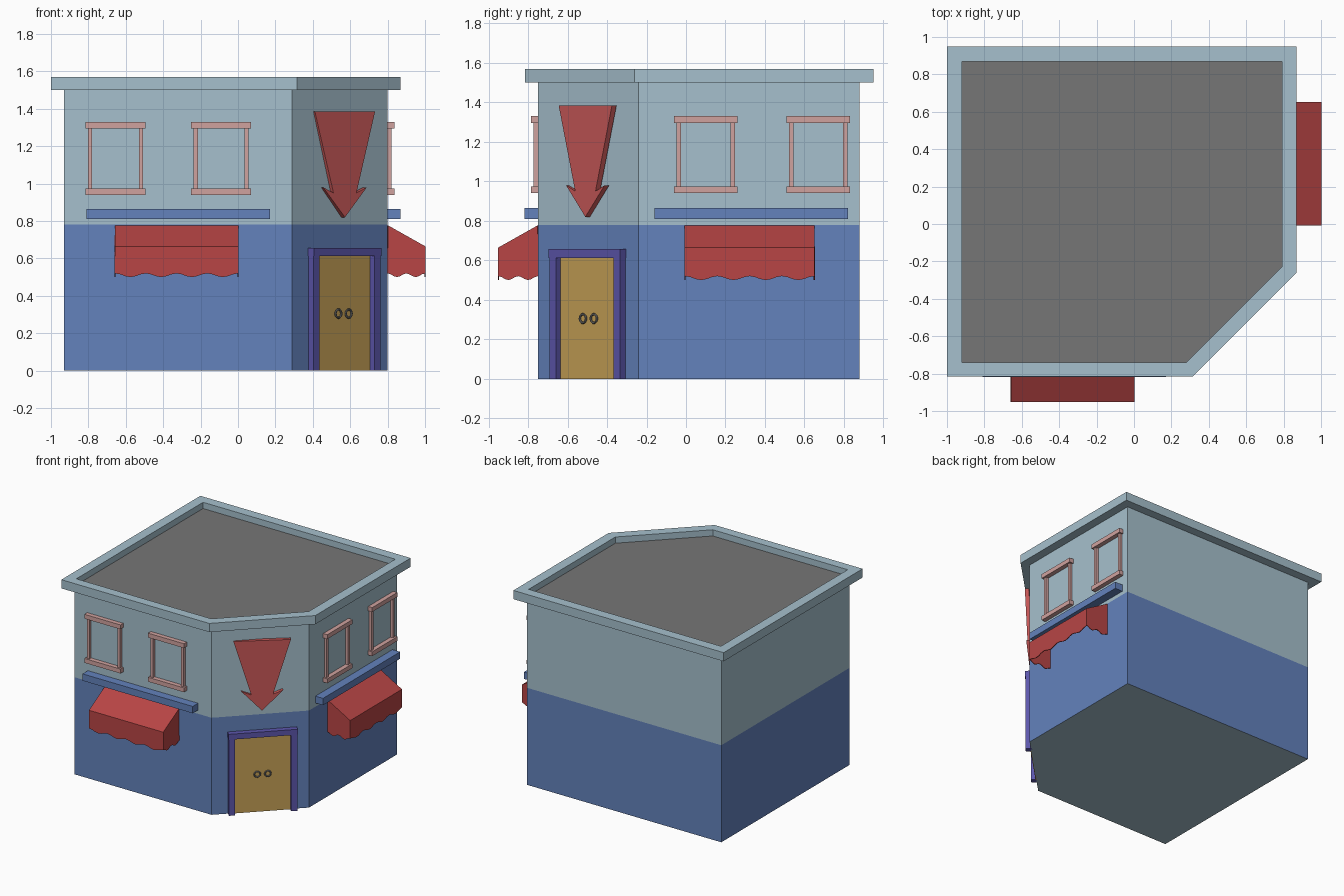
import bpy, bmesh, math
from mathutils import Matrix, Vector

if "Cube" in bpy.data.objects:
    bpy.data.objects.remove(bpy.data.objects["Cube"])


def material(name, r, g, b):
    m = bpy.data.materials.new(name)
    lin = lambda c: ((c / 255 + 0.055) / 1.055) ** 2.4 if c > 10 else c / 3294
    m.diffuse_color = (lin(r), lin(g), lin(b), 1)
    m.use_nodes = True
    m.node_tree.nodes["Principled BSDF"].inputs["Base Color"].default_value = m.diffuse_color
    return m


PALE = material("pale blue wall", 166, 192, 205)
BLUE = material("blue wall", 99, 130, 188)
GREY = material("grey", 118, 118, 118)
PINK = material("pink frame", 208, 162, 159)
RED = material("awning red", 184, 69, 69)
ARROW = material("arrow red", 200, 88, 88)
PURPLE = material("purple door frame", 92, 86, 172)
OCHRE = material("ochre door", 198, 161, 86)


def finish(name, bm, mats, normals=True):
    if normals:
        bmesh.ops.recalc_face_normals(bm, faces=bm.faces)
    me = bpy.data.meshes.new(name)
    bm.to_mesh(me)
    bm.free()
    for m in mats:
        me.materials.append(m)
    ob = bpy.data.objects.new(name, me)
    bpy.context.collection.objects.link(ob)
    return ob


def frame(ox, oy, ux, uy):
    """Wall frame: local x runs along the wall, local y points outward."""
    return Matrix(((ux, uy, 0, ox), (uy, -ux, 0, oy), (0, 0, 1, 0), (0, 0, 0, 1)))


S = math.sqrt(0.5)
FRONT = frame(0, -0.75, 1, 0)
RIGHT = frame(0.80, 0, 0, 1)
CORNER = frame(0.555, -0.485, S, S)


def box(name, fr, u0, u1, d0, d1, z0, z1, mat):
    bm = bmesh.new()
    bmesh.ops.create_cube(bm, size=1)
    for v in bm.verts:
        c = v.co
        v.co = fr @ Vector(((u0 + u1) / 2 + c.x * (u1 - u0),
                            (d0 + d1) / 2 + c.y * (d1 - d0),
                            (z0 + z1) / 2 + c.z * (z1 - z0)))
    return finish(name, bm, [mat])


def plan(x0, x1, y0, y1, cx, cy):
    """Rectangle with its front right corner cut off."""
    return [(x0, y0), (cx, y0), (x1, cy), (x1, y1), (x0, y1)]


def loft(rings):
    """Stack closed outlines given as (points, z), capped at both ends."""
    bm = bmesh.new()
    rows = [[bm.verts.new((x, y, z)) for x, y in pts] for pts, z in rings]
    bm.faces.new(rows[0])
    for a, b in zip(rows, rows[1:]):
        for i in range(len(a)):
            j = (i + 1) % len(a)
            bm.faces.new((a[i], a[j], b[j], b[i]))
    bm.faces.new(rows[-1])
    return bm


# Body: two storeys, blue below and pale above
base = plan(-0.93, 0.80, -0.75, 0.88, 0.29, -0.24)
body = finish("building_walls", loft([(base, 0), (base, 0.78), (base, 1.5)]), [PALE, BLUE, GREY])

# Windows: recess cutter, jambs, lintel and sill
windows = [(FRONT, -0.655), (FRONT, -0.09), (RIGHT, 0.10), (RIGHT, 0.67)]
for fr, u in windows:
    cutter = box("window_cutter", fr, u - 0.127, u + 0.127, -0.03, 0.1, 0.975, 1.295, GREY)
    cutter.hide_render = True
    mod = body.modifiers.new("window", 'BOOLEAN')
    mod.operation = 'DIFFERENCE'
    mod.solver = 'EXACT'
    mod.object = cutter
    bpy.context.view_layer.objects.active = body
    bpy.ops.object.modifier_apply(modifier=mod.name)
    bpy.data.objects.remove(cutter)
    for s in (-1, 1):
        a, b = sorted((u + s * 0.125, u + s * 0.147))
        box("window_jamb", fr, a, b, 0, 0.022, 0.97, 1.30, PINK)
    box("window_lintel", fr, u - 0.16, u + 0.16, 0, 0.036, 1.295, 1.33, PINK)
    box("window_sill", fr, u - 0.16, u + 0.16, 0, 0.036, 0.94, 0.975, PINK)

for p in body.data.polygons:
    zs = [body.data.vertices[i].co.z for i in p.vertices]
    recess = min(zs) > 0.97 and max(zs) < 1.30 and p.center.x < 0.797 and p.center.y > -0.747
    if recess:
        p.material_index = 2
    elif 0.01 < p.center.z < 0.78:
        p.material_index = 1
    else:
        p.material_index = 0

# Cornice with sunken grey roof
outer = plan(-1.0, 0.87, -0.815, 0.95, 0.315, -0.26)
inner = plan(-0.92, 0.79, -0.74, 0.87, 0.28, -0.23)
roof = loft([(outer, 1.5), (outer, 1.57), (inner, 1.57), (inner, 1.52)])
roof.faces.ensure_lookup_table()
roof.faces[-1].material_index = 1
finish("cornice_and_roof", roof, [PALE, GREY])

# Blue ledges
box("front_ledge", FRONT, -0.81, 0.17, 0, 0.068, 0.81, 0.865, BLUE)
box("right_ledge", RIGHT, -0.16, 0.82, 0, 0.068, 0.81, 0.865, BLUE)


# Awnings: sloping top, scalloped valance and side panels, open underneath
def awning(name, fr, u0, u1):
    bm = bmesh.new()
    depth, ztop, zlip = 0.2, 0.775, 0.663

    def face(pts):
        bm.faces.new([bm.verts.new(fr @ Vector(p)) for p in pts])

    def wave(periods):
        n = periods * 6
        return [(i / n, 0.51 + 0.01 * math.cos(2 * math.pi * periods * i / n)) for i in range(n + 1)]

    face([(u0, 0, ztop), (u0, depth, zlip), (u1, depth, zlip), (u1, 0, ztop)])
    face([(u1, depth, zlip), (u0, depth, zlip)] + [(u0 + (u1 - u0) * t, depth, z) for t, z in wave(4)])
    for u in (u0, u1):
        face([(u, depth, zlip), (u, 0, ztop)] + [(u, depth * t, z) for t, z in wave(2)])
    bmesh.ops.remove_doubles(bm, verts=bm.verts, dist=0.0005)
    ob = finish(name, bm, [RED])
    mod = ob.modifiers.new("thickness", 'SOLIDIFY')
    mod.thickness = 0.006
    mod.offset = 0


awning("front_awning", FRONT, -0.657, 0.0)
awning("right_awning", RIGHT, -0.005, 0.65)

# Corner door with frame and ring handles
box("door_panel", CORNER, -0.215, 0.215, -0.02, 0.005, 0, 0.62, OCHRE)
for s in (-1, 1):
    a, b = sorted((s * 0.207, s * 0.253))
    box("door_jamb", CORNER, a, b, -0.01, 0.04, 0, 0.65, PURPLE)
box("door_lintel", CORNER, -0.256, 0.256, -0.01, 0.044, 0.613, 0.657, PURPLE)
for s in (-1, 1):
    bpy.ops.mesh.primitive_torus_add(
        major_segments=16, minor_segments=6, major_radius=0.022, minor_radius=0.006,
        location=CORNER @ Vector((s * 0.039, 0.014, 0.305)), rotation=(math.pi / 2, 0, math.pi / 4))
    ring = bpy.context.object
    ring.name = "door_handle"
    ring.data.materials.append(GREY)

# Arrow sign, turned slightly off the corner wall
ang = math.radians(40)
SIGN = frame(0.572, -0.51, math.cos(ang), math.sin(ang))
half = [(0.21, 1.385), (0.08, 0.95), (0.152, 0.98)]
outline = half + [(0, 0.82)] + [(-u, z) for u, z in reversed(half)]
bm = bmesh.new()
f = bm.faces.new([bm.verts.new(SIGN @ Vector((u, 0, z))) for u, z in outline])
ext = bmesh.ops.extrude_face_region(bm, geom=[f], use_keep_orig=True)
back = SIGN.to_3x3() @ Vector((0, -0.03, 0))
for v in ext["geom"]:
    if isinstance(v, bmesh.types.BMVert):
        v.co += back
finish("arrow_sign", bm, [ARROW])
